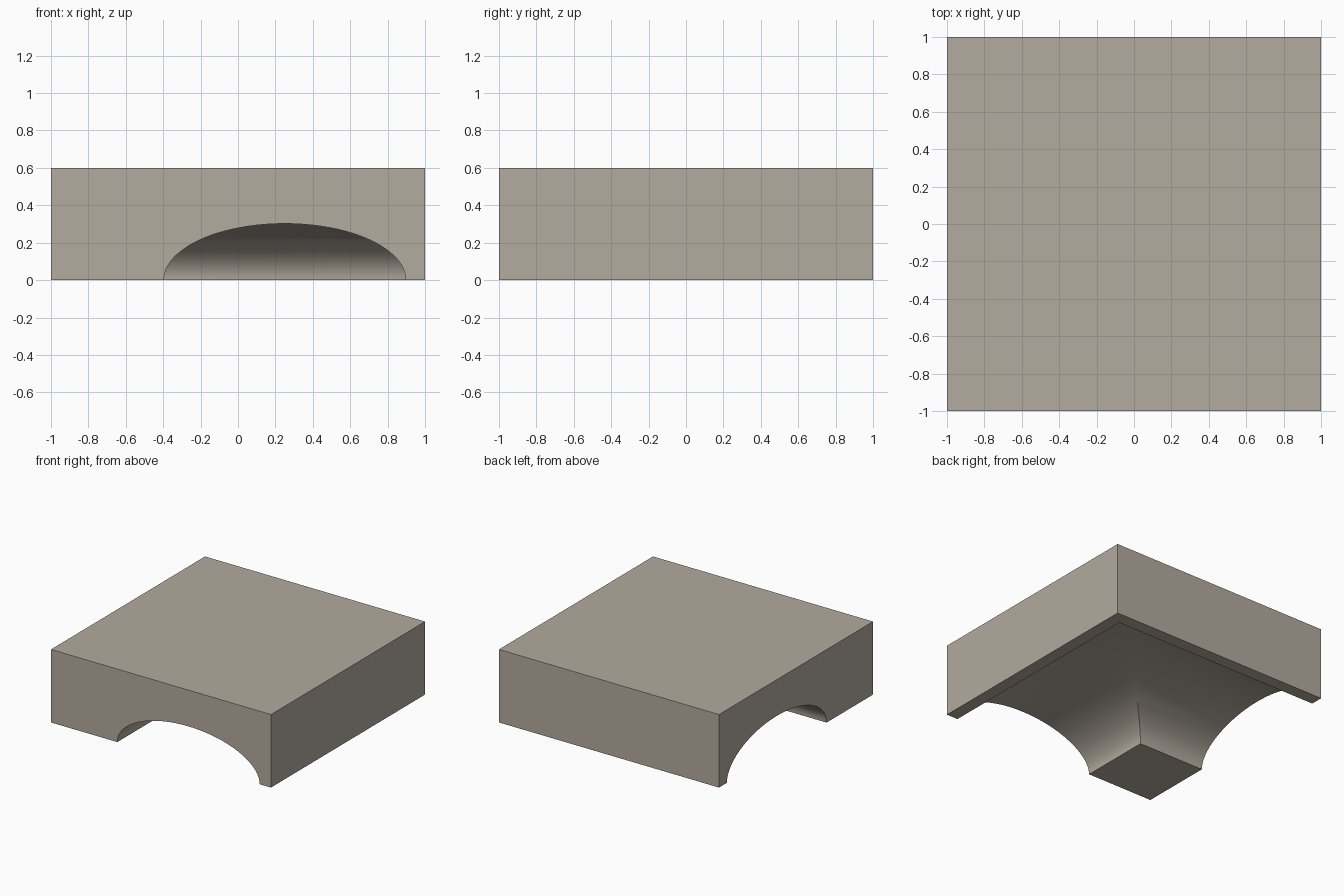
import bpy, bmesh, math

if "Cube" in bpy.data.objects:
    bpy.data.objects.remove(bpy.data.objects["Cube"])

HALF, TOP = 1.0, 0.6           # block half width and height
MID, RADIUS, RISE = 0.25, 0.647, 0.302   # tunnel centre, half width, height
N = 48                         # segments in the arch

mat = bpy.data.materials.new("warm grey stone")
mat.diffuse_color = (0.45, 0.405, 0.345, 1)
mat.use_nodes = True
mat.node_tree.nodes["Principled BSDF"].inputs["Base Color"].default_value = mat.diffuse_color

bm = bmesh.new()
V = bm.verts.new

# Arch profile: (distance across, height), from the inner to the outer foot
arch = [(MID - RADIUS * math.cos(math.pi * i / N),
         RISE * math.sin(math.pi * i / N)) for i in range(N + 1)]
arch[-1] = (arch[-1][0], 0.0)

# Arch runs from the front, through a mitred corner, to the left side
front = [V((p, -HALF, z)) for p, z in arch]
mitre = [V((p, p, z)) for p, z in arch]
left = [V((-HALF, p, z)) for p, z in arch]
for a, b in ((front, mitre), (mitre, left)):
    for i in range(N):
        f = bm.faces.new((a[i], a[i + 1], b[i + 1], b[i]))
        f.smooth = True

# Block corners, counter-clockwise from front left
corners = [(-HALF, -HALF), (HALF, -HALF), (HALF, HALF), (-HALF, HALF)]
low = [V((x, y, 0)) for x, y in corners]
high = [V((x, y, TOP)) for x, y in corners]

bm.faces.new(high)                                              # top
bm.faces.new((low[1], low[2], high[2], high[1]))                # right
bm.faces.new((low[2], low[3], high[3], high[2]))                # back
bm.faces.new([low[0]] + front + [low[1], high[1], high[0]])     # front arch wall
bm.faces.new([low[0]] + left + [low[3], high[3], high[0]])      # left arch wall
bm.faces.new((low[0], front[0], mitre[0], left[0]))             # inner foot
bm.faces.new((front[-1], low[1], low[2], low[3], left[-1], mitre[-1]))  # outer feet

bmesh.ops.recalc_face_normals(bm, faces=bm.faces)
mesh = bpy.data.meshes.new("corner_tunnel_block")
bm.to_mesh(mesh)
bm.free()
mesh.materials.append(mat)

block = bpy.data.objects.new("corner_tunnel_block", mesh)
bpy.context.collection.objects.link(block)
bpy.context.view_layer.objects.active = block
block.select_set(True)
bpy.ops.object.shade_smooth_by_angle(angle=math.radians(30))
